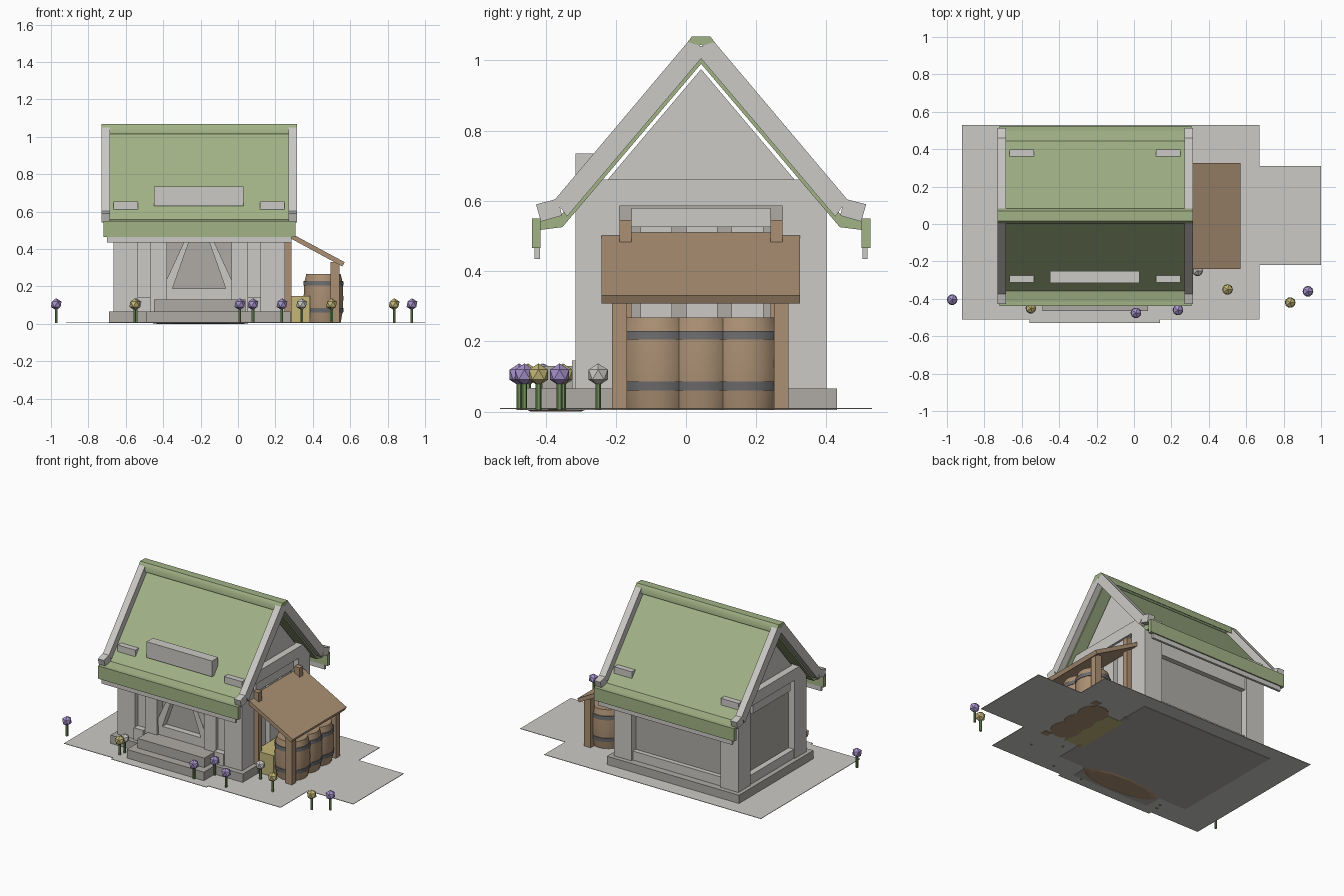
import bpy, bmesh, math
from mathutils import Matrix

cube = bpy.data.objects.get("Cube")
if cube:
    bpy.data.objects.remove(cube)


def material(name, r, g, b):
    m = bpy.data.materials.new(name)
    m.use_nodes = True
    m.diffuse_color = (r, g, b, 1)
    m.node_tree.nodes["Principled BSDF"].inputs["Base Color"].default_value = (r, g, b, 1)
    return m


PALE = material("pale stone", .60, .59, .56)
STONE = material("mid stone", .43, .41, .38)
GREEN = material("roof green", .36, .45, .24)
WOOD = material("brown wood", .41, .28, .175)
IRON = material("dark iron", .15, .15, .155)
GOLD = material("straw gold", .55, .47, .19)
PURPLE = material("petal purple", .38, .29, .60)
STEM = material("stem green", .16, .28, .10)

MID = .043     # ridge position in y
CX = -.208     # house centre in x
SLOPE = 1.18


def finish(name, bm, mats, smooth=False):
    bmesh.ops.recalc_face_normals(bm, faces=bm.faces)
    me = bpy.data.meshes.new(name)
    bm.to_mesh(me)
    bm.free()
    ob = bpy.data.objects.new(name, me)
    bpy.context.collection.objects.link(ob)
    for m in mats:
        me.materials.append(m)
    if smooth:
        bpy.context.view_layer.objects.active = ob
        ob.select_set(True)
        bpy.ops.object.shade_smooth_by_angle(angle=math.radians(50))
        ob.select_set(False)
    return ob


def box(name, mat, x0, x1, y0, y1, z0, z1):
    bm = bmesh.new()
    bmesh.ops.create_cube(bm, size=1)
    bmesh.ops.scale(bm, vec=(x1 - x0, y1 - y0, z1 - z0), verts=bm.verts)
    bmesh.ops.translate(bm, vec=((x0 + x1) / 2, (y0 + y1) / 2, (z0 + z1) / 2), verts=bm.verts)
    return finish(name, bm, [mat])


def prism(name, mat, pts, a, b, axis="x", smooth=False):
    """Extrude a (y,z) outline along x, or an (x,z) outline along y."""
    bm = bmesh.new()
    place = (lambda p, t: (t, p[0], p[1])) if axis == "x" else (lambda p, t: (p[0], t, p[1]))
    lo = [bm.verts.new(place(p, a)) for p in pts]
    hi = [bm.verts.new(place(p, b)) for p in pts]
    bm.faces.new(lo)
    bm.faces.new(hi)
    for i in range(len(pts)):
        j = (i + 1) % len(pts)
        bm.faces.new((lo[i], lo[j], hi[j], hi[i]))
    return finish(name, bm, [mat], smooth)


def gable_outline(half):
    """Mirror half an outline, given as (distance from ridge, z)."""
    return [(MID - d, z) for d, z in half] + [(MID + d, z) for d, z in reversed(half) if d > 0]


# Ground plates
for name, r in (("ground_yard", (-.92, .67, -.51, .53)),
                ("ground_side", (.67, 1.0, -.22, .31)),
                ("ground_front", (-.56, .14, -.53, -.51))):
    box(name, PALE, *r, .007, .01)

# Earth patch below the entrance
bm = bmesh.new()
bmesh.ops.create_cone(bm, cap_ends=True, segments=14, radius1=.8, radius2=1, depth=.008,
                      matrix=Matrix.Translation((-.2, -.37, .004)) @ Matrix.Diagonal((.295, .09, 1, 1)))
finish("earth_patch", bm, [WOOD])

# Base and steps
box("stone_base", STONE, -.69, .28, -.35, .43, .005, .065)
box("lower_step", STONE, -.49, .075, -.465, -.34, .005, .067)
box("upper_step", STONE, -.45, .04, -.41, -.25, .06, .13)

# Walls, corner posts and gable
box("wall_core", STONE, -.62, .205, -.25, .355, .06, .59)
prism("gable_wall", PALE, gable_outline([(.3, .58), (.3, .62), (0, .975)]), -.62, .205)
for x in (-.665, .12):
    for y in (-.315, .275):
        box("corner_post", PALE, x, x + .13, y, y + .125, .065, .60)
for s in (-1, 1):
    xa, xb = sorted((CX + s * .40, CX + s * .458))
    prism("tie_beam", PALE, gable_outline([(.35, .585), (.292, .66)]), xa, xb)
    xa, xb = sorted((CX + s * .40, CX + s * .45))
    box("side_lintel", PALE, xa, xb, -.155, .24, .525, .58)
    box("side_rail", PALE, xa, xb, -.2, .28, .065, .125)
    ya, yb = sorted((MID + s * .29, MID + s * .345))
    box("long_lintel", PALE, -.55, .13, ya, yb, .44, .60)
box("back_rail", PALE, -.55, .13, .35, .385, .065, .125)
for y in (-.13, .0, .13):
    box("side_plank", PALE, .2, .235, y, y + .09, .12, .53)

# Entrance with sloping braces
for s in (-1, 1):
    xa, xb = sorted((CX + s * .172, CX + s * .26))
    box("door_jamb", PALE, xa, xb, -.305, -.24, .065, .48)
    xa, xb = sorted((CX + s * .26, CX + s * .33))
    box("front_infill", PALE, xa, xb, -.285, -.24, .065, .48)
    box("front_plinth", PALE, xa, xb, -.325, -.24, .065, .145)
    brace = [(.172, .19), (.172, .24), (.075, .45), (.05, .45), (.142, .19)]
    prism("door_brace", PALE, [(CX + s * u, z) for u, z in brace], -.295, -.24, "y")
box("door_sill", PALE, CX - .172, CX + .172, -.29, -.24, .12, .19)

# Roof: green slab with a flatter eave
slab = [(.475, .545), (.40, .558), (0, 1.03)]
under = [(0, .99), (.395, .525), (.475, .515)]
outline = [(MID - d, z) for d, z in slab] + [(MID + d, z) for d, z in reversed(slab[:2])]
outline += [(MID + d, z) for d, z in reversed(under)] + [(MID - d, z) for d, z in under[1:]]
prism("roof_slab", GREEN, outline, -.69, .275)

# Bargeboards with kinked tails
top = [(.038, 1.052), (.416, .604), (.47, .59), (.456, .541), (.396, .558), (.402, .584), (.382, .555)]
rake = [(MID - d, z) for d, z in top] + [(MID, 1.005)]
rake += [(MID + d, z) for d, z in reversed(top)] + [(MID, 1.04)]
for x in (-.73, .27):
    prism("bargeboard", PALE, rake, x, x + .045)

# Ridge cap
cap = [(.042, 1.015), (.04, 1.05), (.026, 1.068)]
prism("ridge_cap", GREEN, gable_outline(cap) + [(MID, 1.045)], -.73, .315, smooth=True)

# Eaves and the small blocks on both slopes
for s in (-1, 1):
    ya, yb = sorted((MID + s * .457, MID + s * .482))
    box("eave_board", GREEN, -.72, .308, ya, yb, .465, .55)
    ya, yb = sorted((MID + s * .459, MID + s * .474))
    box("eave_fascia", PALE, -.70, .285, ya, yb, .435, .47)
    ya, yb = sorted((MID + s * .315, MID + s * .355))
    for x in (-.665, .118):
        box("roof_block", PALE, x, x + .13, ya, yb, .60, .655)
box("roof_sign_block", PALE, -.45, .03, -.315, -.25, .63, .735)

# Lean-to shelter
lean = [(.235, .51), (.57, .33), (.558, .307), (.235, .482)]
prism("shelter_roof", WOOD, lean, -.24, .325, "y")
for y in (-.21, .25):
    box("shelter_post", WOOD, .495, .543, y, y + .042, .005, .33)
for y in (-.19, .24):
    box("shelter_wall_post", WOOD, .245, .285, y, y + .035, .005, .545)
box("straw_bale", GOLD, .25, .385, -.18, .2, .005, .15)

# Barrels: stacked rings, with iron on the band rings
RINGS = [(.004, .093), (.06, .103), (.06, .107), (.085, .109), (.085, .105), (.135, .108),
         (.205, .105), (.205, .109), (.23, .107), (.23, .102), (.268, .093)]
for y in (-.0825, .0425, .1675):
    bm = bmesh.new()
    loops = []
    for z, r in RINGS:
        ring = bmesh.ops.create_circle(bm, segments=18, radius=r,
                                       matrix=Matrix.Translation((.457, y, z)))
        loops.append(ring["verts"])
    bm.faces.new(loops[0])
    bm.faces.new(loops[-1])
    for k in range(len(loops) - 1):
        a, b = loops[k], loops[k + 1]
        for i in range(len(a)):
            j = (i + 1) % len(a)
            f = bm.faces.new((a[i], a[j], b[j], b[i]))
            f.material_index = int(k in (1, 2, 3, 6, 7, 8))
    finish("barrel", bm, [WOOD, IRON], smooth=True)

# Flowers: round heads on thin stems
BEDS = [(PURPLE, [(-.972, -.405), (.01, -.475), (.08, -.36), (.235, -.46), (.93, -.36)]),
        (GOLD, [(-.552, -.45), (.5, -.35), (.835, -.42)]),
        (PALE, [(.34, -.25), (-.545, -.41)])]
for petal, spots in BEDS:
    for x, y in spots:
        bm = bmesh.new()
        bmesh.ops.create_cone(bm, cap_ends=True, segments=6, radius1=.008, radius2=.008,
                              depth=.08, matrix=Matrix.Translation((x, y, .045)))
        stem_faces = set(bm.faces)
        bmesh.ops.create_icosphere(bm, subdivisions=1, radius=.032,
                                   matrix=Matrix.Translation((x, y, .105)))
        for f in bm.faces:
            f.material_index = 0 if f in stem_faces else 1
        finish("flower", bm, [STEM, petal])
